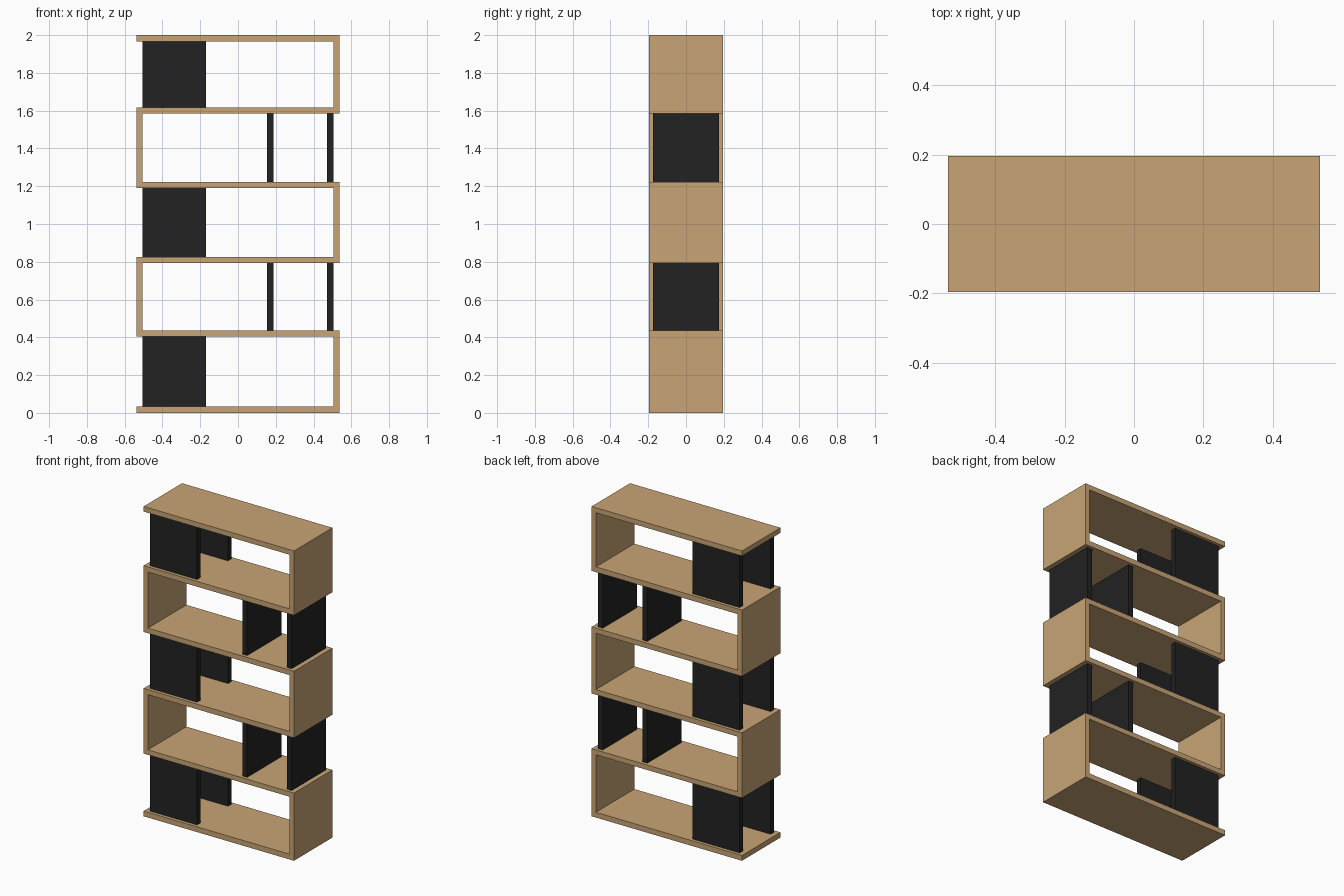
import bpy, bmesh

if "Cube" in bpy.data.objects:
    bpy.data.objects.remove(bpy.data.objects["Cube"])

def material(name, rgb):
    m = bpy.data.materials.new(name)
    m.diffuse_color = (*rgb, 1)
    m.use_nodes = True
    m.node_tree.nodes["Principled BSDF"].inputs["Base Color"].default_value = m.diffuse_color
    return m

WOOD = material("light_wood", (0.578, 0.376, 0.178))
BLACK = material("black_panel", (0.016, 0.016, 0.016))

X, XI = 0.537, 0.506          # outer edge and inner wall face
D = 0.196                     # half depth of the shelves
PY = 0.175                    # half depth of the black panels
T = 0.034                     # panel thickness
BOT = [0.0, 0.405, 0.793, 1.19, 1.584, 1.967]
TOP = [0.034, 0.437, 0.826, 1.223, 1.618, 2.0]

def finish(bm, name, mat):
    bmesh.ops.recalc_face_normals(bm, faces=bm.faces[:])
    me = bpy.data.meshes.new(name)
    bm.to_mesh(me)
    bm.free()
    me.materials.append(mat)
    ob = bpy.data.objects.new(name, me)
    bpy.context.collection.objects.link(ob)

def box(name, x0, x1, y0, y1, z0, z1):
    bm = bmesh.new()
    bmesh.ops.create_cube(bm, size=1)
    for v in bm.verts:
        v.co = (x1 if v.co.x > 0 else x0, y1 if v.co.y > 0 else y0, z1 if v.co.z > 0 else z0)
    finish(bm, name, BLACK)

# Serpentine shelf: one continuous ribbon profile, extruded in depth
right, left = [(-X, 0), (X, 0)], []
for i in range(5):
    if i % 2 == 0:            # wall on the right
        right.append((X, TOP[i + 1]))
        left += [(-X, TOP[i]), (XI, TOP[i]), (XI, BOT[i + 1]), (-X, BOT[i + 1])]
    else:                     # wall on the left
        right += [(-XI, TOP[i]), (-XI, BOT[i + 1]), (X, BOT[i + 1])]
right.append((-X, TOP[5]))
profile = right + left[::-1]

bm = bmesh.new()
face = bm.faces.new([bm.verts.new((x, -D, z)) for x, z in profile])
ext = bmesh.ops.extrude_face_region(bm, geom=[face], use_keep_orig=True)
bmesh.ops.translate(bm, vec=(0, 2 * D, 0),
                    verts=[g for g in ext["geom"] if isinstance(g, bmesh.types.BMVert)])
bmesh.ops.recalc_face_normals(bm, faces=bm.faces[:])
bmesh.ops.triangulate(bm, faces=[f for f in bm.faces if len(f.verts) > 4])
finish(bm, "serpentine_shelf", WOOD)

# Black support panels at the open end of each level
for i in range(5):
    z0, z1 = TOP[i], BOT[i + 1]
    if i % 2 == 0:
        box(f"front_panel_{i}", -XI, -0.17, -PY, -PY + T, z0, z1)
        box(f"back_panel_{i}", -XI, -0.17, PY - T, PY, z0, z1)
    else:
        box(f"inner_panel_{i}", 0.154, 0.154 + T, -PY, PY, z0, z1)
        box(f"outer_panel_{i}", XI - T, XI, -PY, PY, z0, z1)
